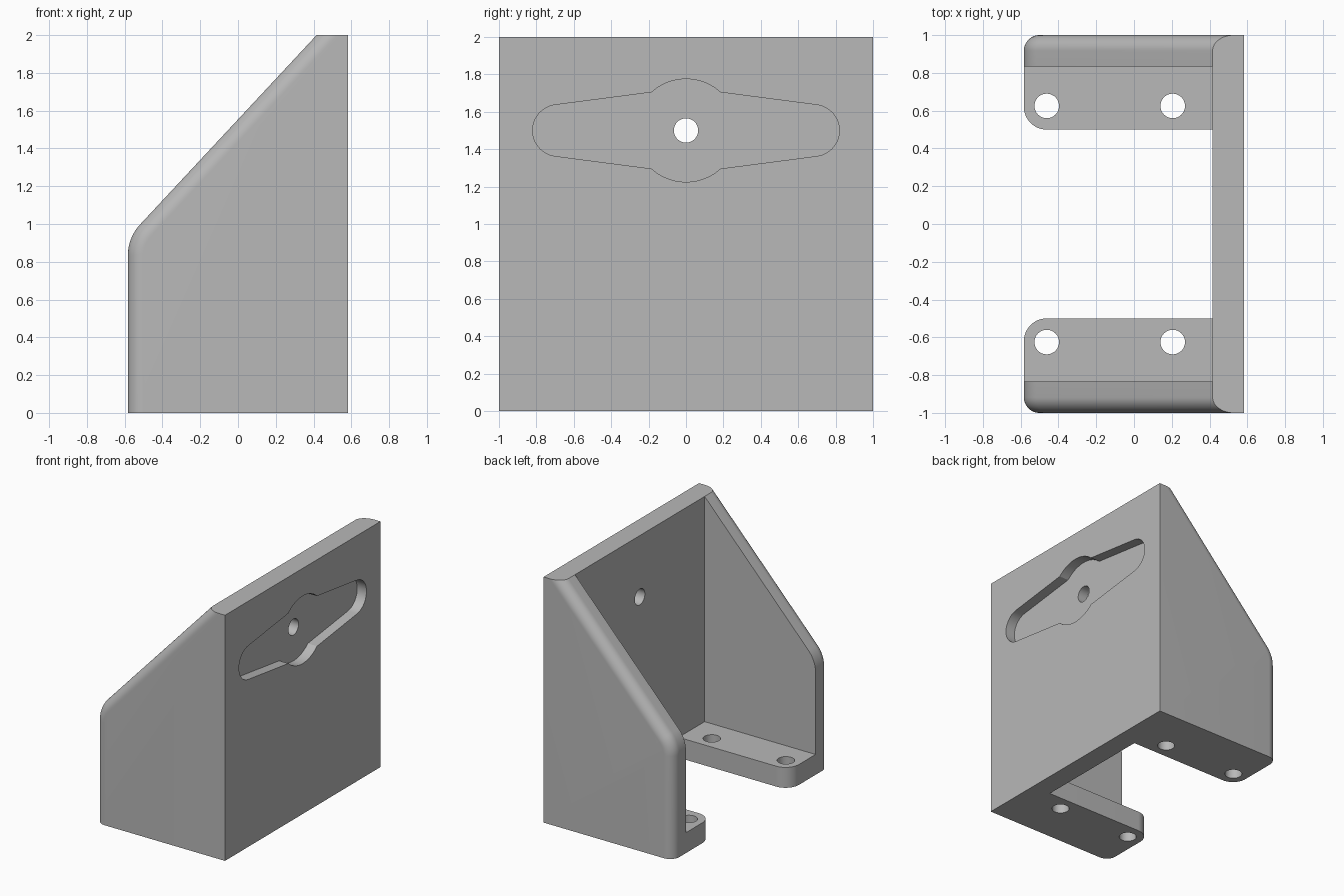
import bpy, bmesh, math
from math import sin, cos, pi

if "Cube" in bpy.data.objects:
    bpy.data.objects.remove(bpy.data.objects["Cube"])

X, PLATE, T = 0.583, 0.416, 0.166      # half depth, plate front, wall thickness
SLOPE = math.atan(1.073)               # angle of the sloping wall edge
R, EDGE = 0.24, 0.083                  # corner radius, outer edge rounding

grey = bpy.data.materials.new("grey")
grey.diffuse_color = (0.48, 0.48, 0.48, 1)
grey.use_nodes = True
grey.node_tree.nodes["Principled BSDF"].inputs["Base Color"].default_value = grey.diffuse_color


def loft(name, rings):
    """Closed solid through a list of matching rings."""
    bm = bmesh.new()
    rows = [[bm.verts.new(p) for p in ring] for ring in rings]
    n = len(rows[0])
    for a, b in zip(rows, rows[1:]):
        for i in range(n):
            j = (i + 1) % n
            bm.faces.new((a[i], a[j], b[j], b[i]))
    bm.faces.new(rows[0])
    bm.faces.new(rows[-1][::-1])
    bmesh.ops.recalc_face_normals(bm, faces=bm.faces)
    mesh = bpy.data.meshes.new(name)
    bm.to_mesh(mesh)
    bm.free()
    mesh.materials.append(grey)
    ob = bpy.data.objects.new(name, mesh)
    bpy.context.collection.objects.link(ob)
    return ob


def arc(cx, cy, r, a0, a1, n=16):
    return [(cx + r * cos(a0 + (a1 - a0) * i / n),
             cy + r * sin(a0 + (a1 - a0) * i / n)) for i in range(n + 1)]


def prism_z(name, pts, z0, z1):
    return loft(name, [[(x, y, z) for x, y in pts] for z in (z0, z1)])


def prism_x(name, pts, x0, x1):
    return loft(name, [[(x, y, z) for y, z in pts] for x in (x0, x1)])


def circle(cx, cy, r, n=48):
    return arc(cx, cy, r, 0, 2 * pi, n)[:-1]


# side profile, with the front and sloping edges pulled in by d
turn = pi / 2 - SLOPE
corner_z = 2 - (PLATE + X) * math.tan(SLOPE)
arc_z = corner_z - R * math.tan(turn / 2)


def side(d, y):
    pts = [(X, 0), (-X + d, 0)]
    pts += arc(-X + R, arc_z, R - d, pi, pi - turn)
    pts += [(PLATE + d / sin(SLOPE), 2), (X, 2)]
    return [(x, y, z) for x, z in pts]


# body with rounded outer edges
steps = [i * pi / 24 for i in range(13)]
half = [(EDGE * (1 - cos(a)), 1 - EDGE + EDGE * sin(a)) for a in steps]
rings = [side(d, -y) for d, y in reversed(half)] + [side(d, y) for d, y in half]
body = loft("bracket", rings)

# space between the walls, above the feet
cutters = [prism_z("wall_gap", [(-1, -1 + T), (PLATE, -1 + T),
                                (PLATE, 1 - T), (-1, 1 - T)], T, 3)]
# gap between the feet, with rounded foot corners
r = 0.12
right = [(PLATE, 0.5)] + arc(-X + r, 0.5 + r, r, -pi / 2, -pi) + [(-1, 0.5 + r)]
cutters.append(prism_z("foot_gap", right + [(x, -y) for x, y in reversed(right)], -0.5, 0.5))
# screw holes
for x in (-0.462, 0.205):
    for y in (-0.625, 0.625):
        cutters.append(prism_z("foot_hole", circle(x, y, 0.065), -0.2, 0.4))
cutters.append(prism_x("plate_hole", circle(0, 1.5, 0.065), 0.2, 0.8))
# shaped recess in the outer plate face
a = math.atan2(0.205, 0.185)
tilt = pi / 2 - 0.13
top = arc(0.682, 0, 0.138, 0, tilt) + arc(0, 0, 0.275, a, pi - a, 24)
top += [(-y, z) for y, z in reversed(arc(0.682, 0, 0.138, 0, tilt))]
outline = top + [(y, -z) for y, z in reversed(top[1:-1])]
cutters.append(prism_x("recess", [(y, 1.5 + z) for y, z in outline], X - 0.083, 0.8))

for c in cutters:
    c.hide_render = True
    m = body.modifiers.new(c.name, 'BOOLEAN')
    m.operation, m.solver, m.object = 'DIFFERENCE', 'EXACT', c

# bake the cuts and drop the cutters
bpy.context.view_layer.update()
mesh = bpy.data.meshes.new_from_object(
    body.evaluated_get(bpy.context.evaluated_depsgraph_get()))
body.modifiers.clear()
body.data = mesh
for c in cutters:
    bpy.data.objects.remove(c)

bpy.context.view_layer.objects.active = body
body.select_set(True)
bpy.ops.object.shade_smooth_by_angle(angle=math.radians(20))
